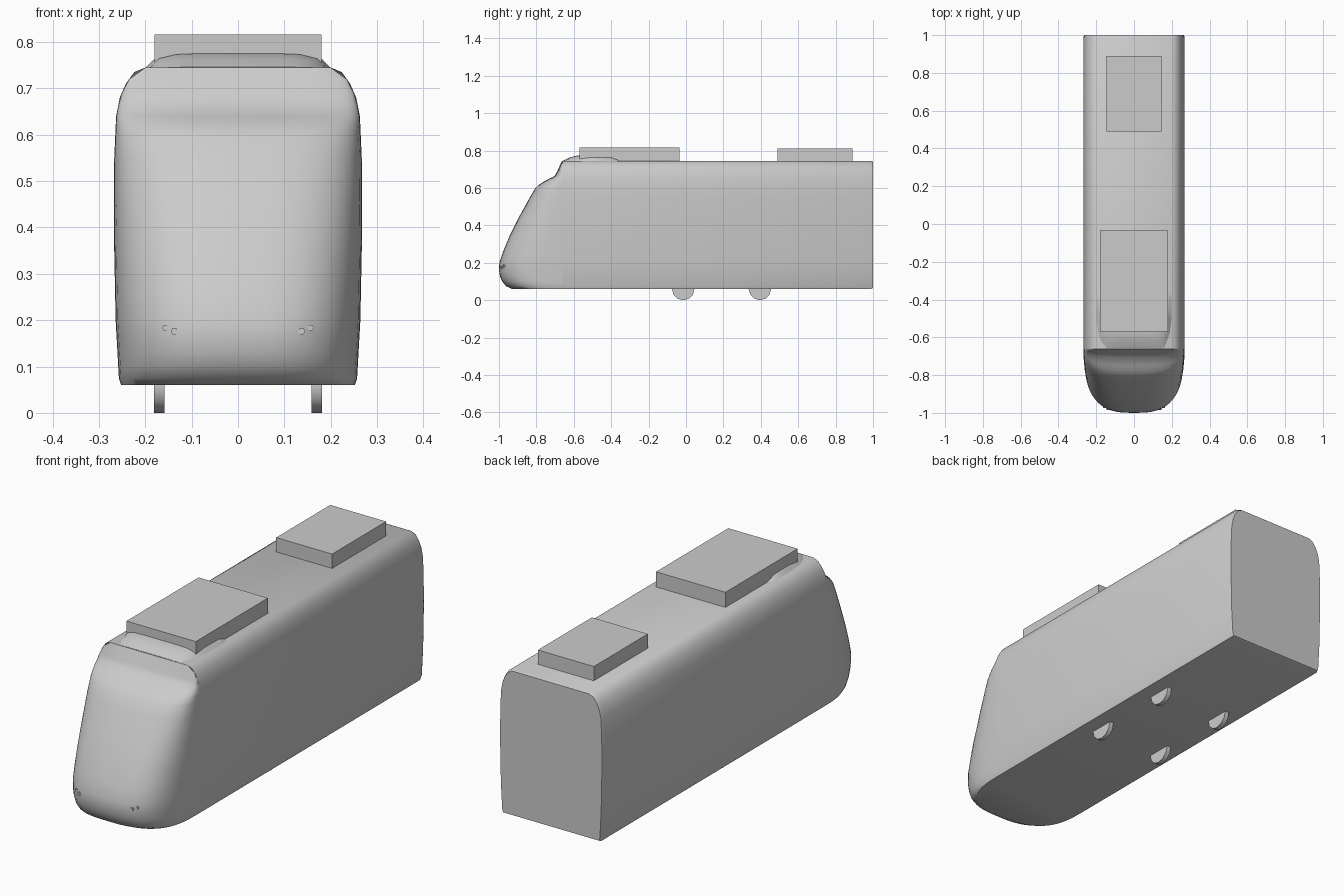
import bpy, bmesh, math

cube = bpy.data.objects.get("Cube")
if cube:
    bpy.data.objects.remove(cube, do_unlink=True)

grey = bpy.data.materials.new("plain_grey")
grey.use_nodes = True
tone = (0.6, 0.6, 0.6, 1)
grey.diffuse_color = tone
grey.node_tree.nodes["Principled BSDF"].inputs["Base Color"].default_value = tone

SEAM = -0.66   # where the cab meets the body
FLOOR = 0.06
ROOF = 0.745


def finish(name, bm, smooth=None):
    bmesh.ops.recalc_face_normals(bm, faces=bm.faces)
    mesh = bpy.data.meshes.new(name)
    bm.to_mesh(mesh)
    bm.free()
    mesh.materials.append(grey)
    obj = bpy.data.objects.new(name, mesh)
    bpy.context.collection.objects.link(obj)
    if smooth:
        bpy.ops.object.select_all(action='DESELECT')
        obj.select_set(True)
        bpy.context.view_layer.objects.active = obj
        bpy.ops.object.shade_smooth_by_angle(angle=math.radians(smooth))
    return obj


def loft(name, rings, closed=True, caps=(True, True), smooth=None):
    bm = bmesh.new()
    loops = [[bm.verts.new(p) for p in ring] for ring in rings]
    n = len(loops[0])
    for a, b in zip(loops, loops[1:]):
        for i in range(n if closed else n - 1):
            j = (i + 1) % n
            bm.faces.new((a[i], a[j], b[j], b[i]))
    for loop, cap in zip((loops[0], loops[-1]), caps):
        if cap:
            bm.faces.new(loop)
    return finish(name, bm, smooth)


def lerp(table, t):
    for (a, u), (b, v) in zip(table, table[1:]):
        if t <= b:
            return u + (v - u) * max(0, t - a) / (b - a)
    return table[-1][1]


# Body cross-section: height, half width
side = [(FLOOR, 0.252), (0.075, 0.257), (0.2, 0.264), (0.4, 0.268), (0.55, 0.267),
        (0.64, 0.263), (0.68, 0.255), (0.71, 0.242), (0.735, 0.224), (ROOF, 0.2)]
section = [(w, z) for z, w in side] + [(-w, z) for z, w in reversed(side)]


def body_ring(y, s):
    mid = (FLOOR + ROOF) / 2
    return [(x * s, y, mid + (z - mid) * s) for x, z in section]


loft("car_body", [body_ring(SEAM, 1), body_ring(0.99, 1), body_ring(1, 0.985)],
     caps=(False, True), smooth=35)

# Rounded cab: height, foremost y
front = [(FLOOR, -0.93), (0.075, -0.962), (0.1, -0.983), (0.13, -0.995), (0.165, -1),
         (0.2, -0.998), (0.26, -0.978), (0.34, -0.945), (0.45, -0.89), (0.55, -0.835),
         (0.6, -0.805), (0.622, -0.78), (0.64, -0.75), (0.665, -0.702), (0.69, -0.688),
         (0.72, -0.675), (ROOF, -0.662)]
POWER = 2.9


def cab_ring(z, steps=28):
    w, depth = lerp(side, z), SEAM - lerp(front, z)
    ring = []
    for i in range(steps + 1):
        a = math.pi * i / steps
        c, s = math.cos(a), max(0, math.sin(a))
        x = math.copysign(abs(c) ** (2 / POWER), c) * w
        ring.append((x, SEAM - depth * s ** (2 / POWER), z))
    return ring


loft("cab_nose", [cab_ring(z) for z, _ in front], closed=False, smooth=40)


def cab_y(x, z):
    depth = SEAM - lerp(front, z)
    return SEAM - depth * (1 - (abs(x) / lerp(side, z)) ** POWER) ** (1 / POWER)


# Low fairing on the roof behind the cab
outline = [(1, 0), (0.9, 0.65), (0.7, 0.95), (0.5, 1)]
outline += [(-x, z) for x, z in reversed(outline)]
bumps = [(-0.658, 0.16, 0.002), (-0.62, 0.175, 0.02), (-0.575, 0.19, 0.031),
         (-0.5, 0.2, 0.031), (-0.4, 0.2, 0.028), (-0.37, 0.195, 0.018), (-0.345, 0.185, 0.002)]
loft("roof_fairing", [[(x * w, y, ROOF - 0.001 + z * h) for x, z in outline]
                      for y, w, h in bumps], smooth=30)


# Roof equipment boxes
def box(name, w, y0, y1, top):
    loft(name, [[(w, y0, z), (w, y1, z), (-w, y1, z), (-w, y0, z)]
                for z in (ROOF - 0.005, top)])


box("front_roof_box", 0.18, -0.57, -0.035, 0.816)
box("rear_roof_box", 0.145, 0.49, 0.89, 0.812)


# Wheels and lamps are short prisms
def disc(name, axis, centre, radius, depth, sides, smooth=None):
    rings = []
    for d in (-depth / 2, depth / 2):
        ring = []
        for i in range(sides):
            a = 2 * math.pi * i / sides
            u, v = radius * math.cos(a), radius * math.sin(a)
            off = (d, u, v) if axis == "x" else (u, d, v)
            ring.append(tuple(c + o for c, o in zip(centre, off)))
        rings.append(ring)
    loft(name, rings, smooth=smooth)


for label, sx in (("left", 1), ("right", -1)):
    for end, y in (("front", -0.015), ("rear", 0.395)):
        disc(f"{end}_{label}_wheel", "x", (sx * 0.17, y, 0.06), 0.06, 0.022, 12, 35)
    for part, x, z, r in (("outer", 0.157, 0.184, 0.007), ("inner", 0.137, 0.176, 0.008)):
        disc(f"{part}_{label}_lamp", "y", (sx * x, cab_y(x, z), z), r, 0.009, 6)
